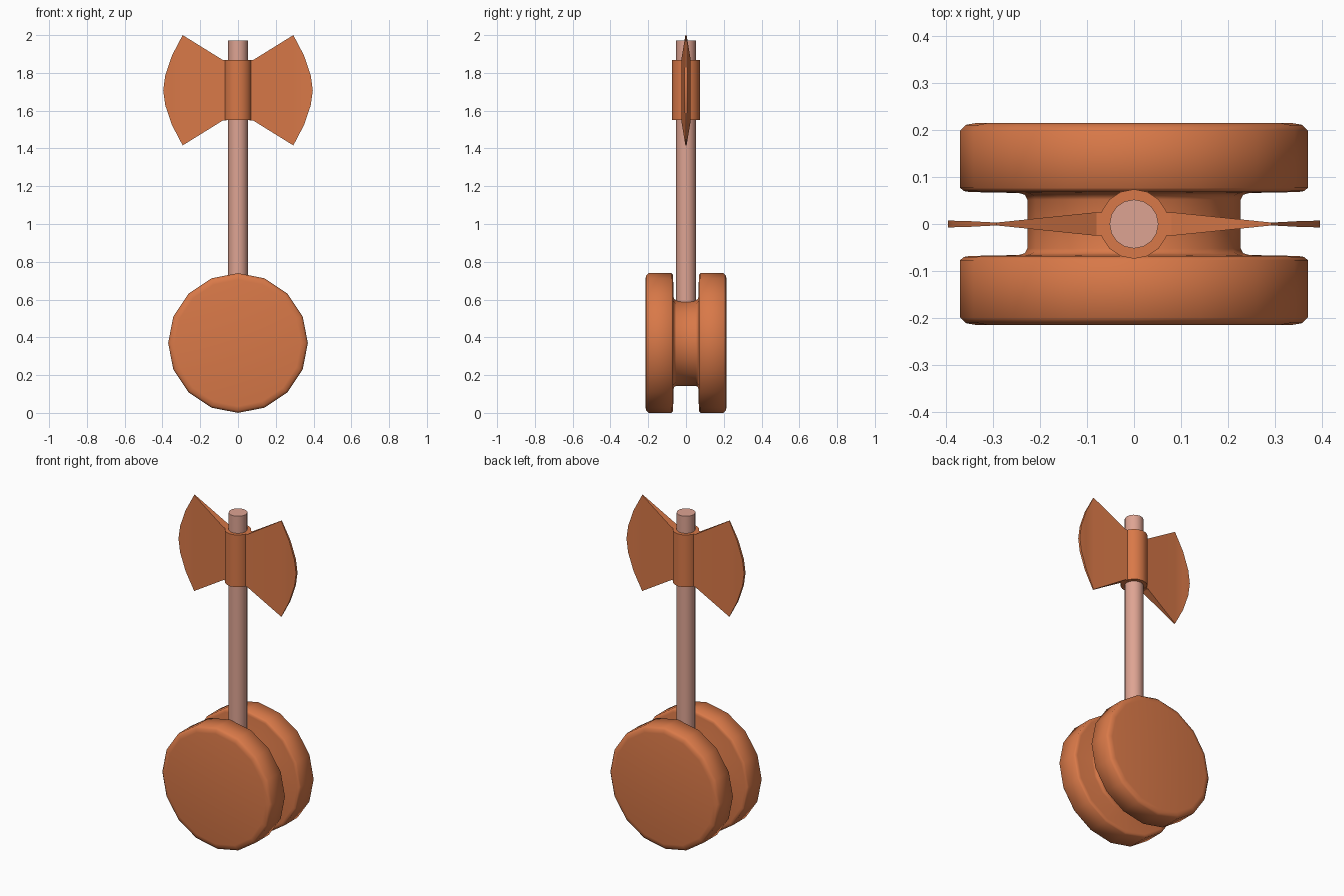
import bpy, bmesh, math

if "Cube" in bpy.data.objects:
    bpy.data.objects.remove(bpy.data.objects["Cube"])

def material(name, rgb):
    m = bpy.data.materials.new(name)
    m.diffuse_color = (*rgb, 1)
    m.use_nodes = True
    m.node_tree.nodes["Principled BSDF"].inputs["Base Color"].default_value = m.diffuse_color
    return m

orange = material("copper_orange", (0.69, 0.19, 0.065))
pink = material("pale_pink_wood", (0.73, 0.37, 0.29))

def finish(name, bm, mat, angle):
    bmesh.ops.recalc_face_normals(bm, faces=bm.faces)
    me = bpy.data.meshes.new(name)
    bm.to_mesh(me)
    bm.free()
    me.materials.append(mat)
    ob = bpy.data.objects.new(name, me)
    bpy.context.collection.objects.link(ob)
    bpy.ops.object.select_all(action='DESELECT')
    ob.select_set(True)
    bpy.context.view_layer.objects.active = ob
    bpy.ops.object.shade_smooth_by_angle(angle=math.radians(angle))
    return ob

def lathe(name, profile, place, mat, sides=16, angle=40):
    """Sweep (radius, axis) points round an axis; place maps (a, b, axis) to xyz."""
    bm = bmesh.new()
    rings = []
    for r, t in profile:
        rings.append([bm.verts.new(place(r * math.cos(2 * math.pi * i / sides),
                                         r * math.sin(2 * math.pi * i / sides), t))
                      for i in range(sides)])
    for a, b in zip(rings, rings[1:]):
        for i in range(sides):
            j = (i + 1) % sides
            bm.faces.new((a[i], a[j], b[j], b[i]))
    bm.faces.new(rings[0])
    bm.faces.new(rings[-1])
    return finish(name, bm, mat, angle)

def upright(a, b, t):
    return (a, b, t)

# grooved double wheel at the base, lying along y
half = [(0.335, 0.215), (0.358, 0.211), (0.37, 0.199), (0.37, 0.077),
        (0.362, 0.070), (0.350, 0.068), (0.245, 0.066), (0.232, 0.062), (0.227, 0.052)]
wheel = half + [(r, -y) for r, y in reversed(half)]
lathe("spool_base", wheel, lambda a, b, t: (a, t, b + 0.37), orange, angle=50)

# round handle and the collar of the axe head
lathe("handle", [(0.052, 0.5), (0.052, 1.972)], upright, pink)
lathe("axe_collar", [(0.074, 1.55), (0.074, 1.868)], upright, orange)

# blades: outline points (x, height from the middle, half thickness)
MID = 1.708
upper = [(0.06, 0.16, 0.025), (0.08, 0.16, 0.025), (0.293, 0.292, 0.003),
         (0.349, 0.185, 0.006), (0.385, 0.08, 0.007), (0.396, 0.0, 0.007)]
outline = upper + [(x, -h, t) for x, h, t in reversed(upper[:-1])]
for side, name in ((-1, "left_blade"), (1, "right_blade")):
    bm = bmesh.new()
    front, back = ([bm.verts.new((side * x, s * t, MID + h)) for x, h, t in outline]
                   for s in (-1, 1))
    n = len(outline)
    for loop in (front, back):
        for k in range(n // 2):      # strips joining upper and lower halves
            quad = [loop[k], loop[k + 1], loop[n - 2 - k], loop[n - 1 - k]]
            bm.faces.new(list(dict.fromkeys(quad)))
    for i in range(n):
        j = (i + 1) % n
        bm.faces.new((front[i], front[j], back[j], back[i]))
    finish(name, bm, orange, 30)
